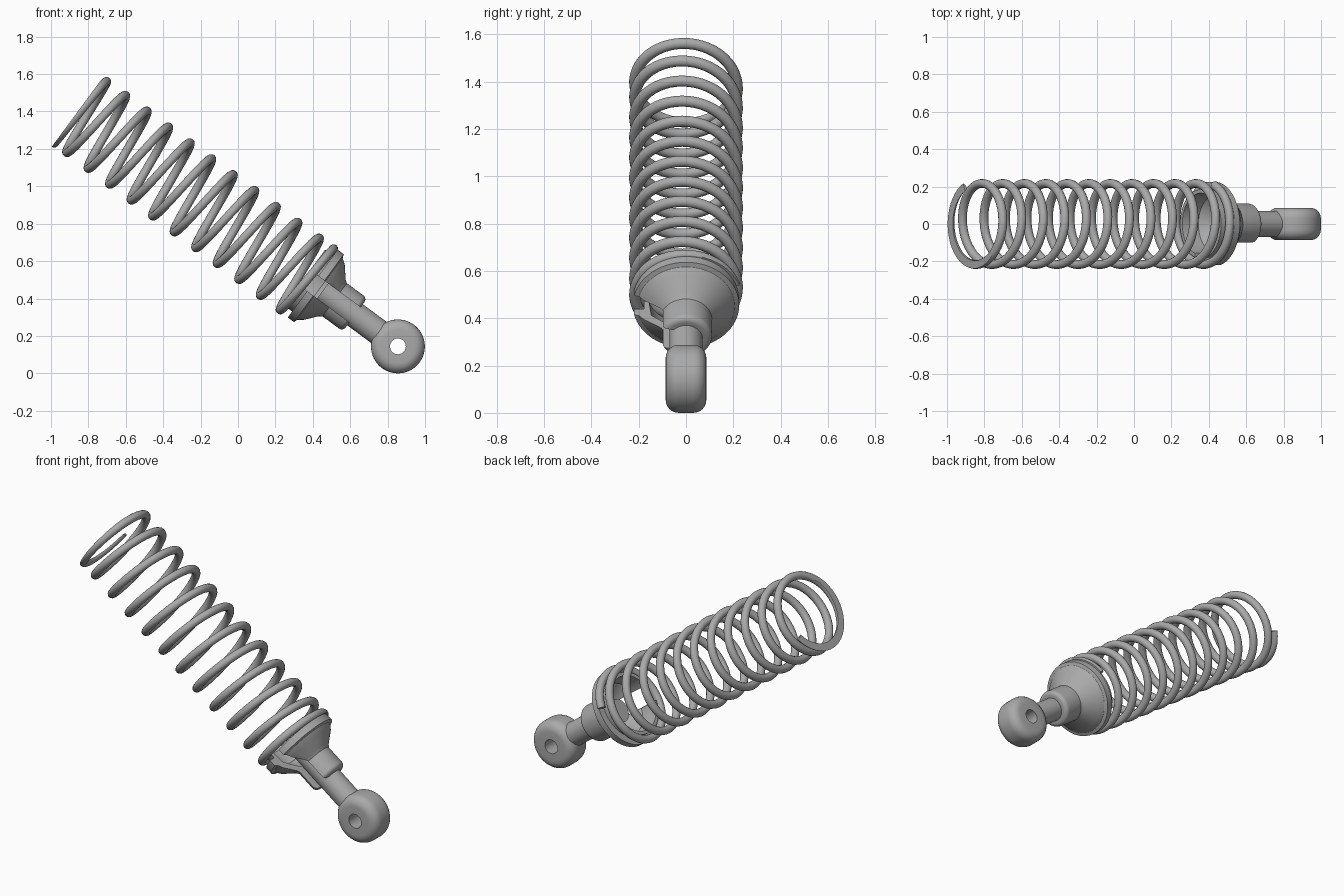
import bpy, bmesh, math
from mathutils import Matrix, Vector

cube = bpy.data.objects.get("Cube")
if cube:
    bpy.data.objects.remove(cube, do_unlink=True)

# Local frame: origin at the eye, local z runs up the damper axis
TILT = Matrix.Translation((0.855, 0, 0.144)) @ Matrix.Rotation(math.radians(-53.6), 4, 'Y')
EYE_TURN = Matrix.Rotation(math.radians(90), 4, 'X')

metal = bpy.data.materials.new("plain_grey")
metal.use_nodes = True
grey = (0.4, 0.4, 0.4, 1)
metal.diffuse_color = grey
metal.node_tree.nodes["Principled BSDF"].inputs["Base Color"].default_value = grey


def finish(name, bm, matrix=TILT):
    bmesh.ops.recalc_face_normals(bm, faces=bm.faces)
    bm.transform(matrix)
    mesh = bpy.data.meshes.new(name)
    bm.to_mesh(mesh)
    bm.free()
    mesh.materials.append(metal)
    obj = bpy.data.objects.new(name, mesh)
    bpy.context.collection.objects.link(obj)
    return obj


def smooth(obj):
    bpy.ops.object.select_all(action='DESELECT')
    obj.select_set(True)
    bpy.context.view_layer.objects.active = obj
    bpy.ops.object.shade_smooth_by_angle(angle=math.radians(35))


def lathe(name, profile, matrix=TILT, sides=64):
    """Revolve a closed (radius, height) profile about local z."""
    bm = bmesh.new()
    verts = [bm.verts.new((r, 0, h)) for r, h in profile]
    edges = [bm.edges.new((a, b)) for a, b in zip(verts, verts[1:] + verts[:1])]
    bmesh.ops.spin(bm, geom=verts + edges, cent=(0, 0, 0), axis=(0, 0, 1),
                   angle=math.tau, steps=sides, use_duplicate=False)
    bmesh.ops.remove_doubles(bm, verts=bm.verts, dist=0.0005)
    return finish(name, bm, matrix)


def arc(cr, ch, radius, start, end, steps=6):
    angles = [math.radians(start + (end - start) * i / steps) for i in range(steps + 1)]
    return [(cr + radius * math.cos(a), ch + radius * math.sin(a)) for a in angles]


# Mounting eye: rounded ring with a hole along y
half, outer, hole, fillet = 0.086, 0.144, 0.042, 0.055
eye_profile = ([(hole, -half)] + arc(outer - fillet, fillet - half, fillet, -90, 0)
               + arc(outer - fillet, half - fillet, fillet, 0, 90) + [(hole, half)])
smooth(lathe("mounting_eye", eye_profile, TILT @ EYE_TURN))

# Rod joining the eye to the spring seat
smooth(lathe("rod", [(0, 0.1), (0.07, 0.1), (0.07, 0.5), (0, 0.5)]))

# Spring seat: neck, flared cup, lip and pilot ring, hollow inside
seat_profile = ([(0.068, 0.285)] + arc(0.085, 0.31, 0.025, -90, 0)
                + [(0.11, 0.42), (0.122, 0.437), (0.185, 0.49), (0.205, 0.518),
                   (0.225, 0.525), (0.225, 0.566), (0.185, 0.566), (0.185, 0.62),
                   (0.165, 0.62), (0.155, 0.52), (0.09, 0.455), (0.068, 0.44)])
seat = lathe("spring_seat", seat_profile)

# Mounting slot through the front wall of the seat
bm = bmesh.new()
bmesh.ops.create_cube(bm, size=1, matrix=Matrix.Translation((0, -0.2, 0.45))
                      @ Matrix.Diagonal((0.1, 0.4, 0.6, 1)))
cutter = finish("slot_cutter", bm)
cutter.hide_render = True
cut = seat.modifiers.new("slot", 'BOOLEAN')
cut.operation, cut.object, cut.solver = 'DIFFERENCE', cutter, 'EXACT'
bpy.context.view_layer.objects.active = seat
bpy.ops.object.modifier_apply(modifier=cut.name)
bpy.data.objects.remove(cutter, do_unlink=True)
smooth(seat)

# Coil spring: the pitch tightens towards both ends, which are ground flat
COIL, WIRE, PER_TURN, WIRE_SIDES = 0.217, 0.0235, 48, 14
first, last, height = -1.2, 10.68, 0.578
steps = round((last - first) * PER_TURN)
bm = bmesh.new()
rings = []
for i in range(steps + 1):
    turn = first + (last - first) * i / steps
    pitch = max(0.03, min(0.143, 0.143 + 0.092 * turn, 0.143 - 0.1 * (turn - 9.4)))
    a = math.tau * turn
    out = Vector((math.cos(a), -math.sin(a), 0))
    along = Vector((-math.sin(a), -math.cos(a), pitch / (math.tau * COIL))).normalized()
    side = along.cross(out)
    centre = out * COIL + Vector((0, 0, height))
    rings.append([bm.verts.new(centre + WIRE * (out * math.cos(b) + side * math.sin(b)))
                  for b in (math.tau * k / WIRE_SIDES for k in range(WIRE_SIDES))])
    height += pitch * (last - first) / steps
for r0, r1 in zip(rings, rings[1:]):
    for k in range(WIRE_SIDES):
        n = (k + 1) % WIRE_SIDES
        bm.faces.new((r0[k], r0[n], r1[n], r1[k]))
bm.faces.new(rings[0])
bm.faces.new(rings[-1])
for level, direction in ((0.566, -1), (2.123, 1)):
    res = bmesh.ops.bisect_plane(bm, geom=bm.verts[:] + bm.edges[:] + bm.faces[:],
                                 plane_co=(0, 0, level), plane_no=(0, 0, direction),
                                 clear_outer=True)
    rim = [e for e in res["geom_cut"] if isinstance(e, bmesh.types.BMEdge)]
    bmesh.ops.triangle_fill(bm, edges=rim, use_beauty=True)
smooth(finish("coil_spring", bm))
